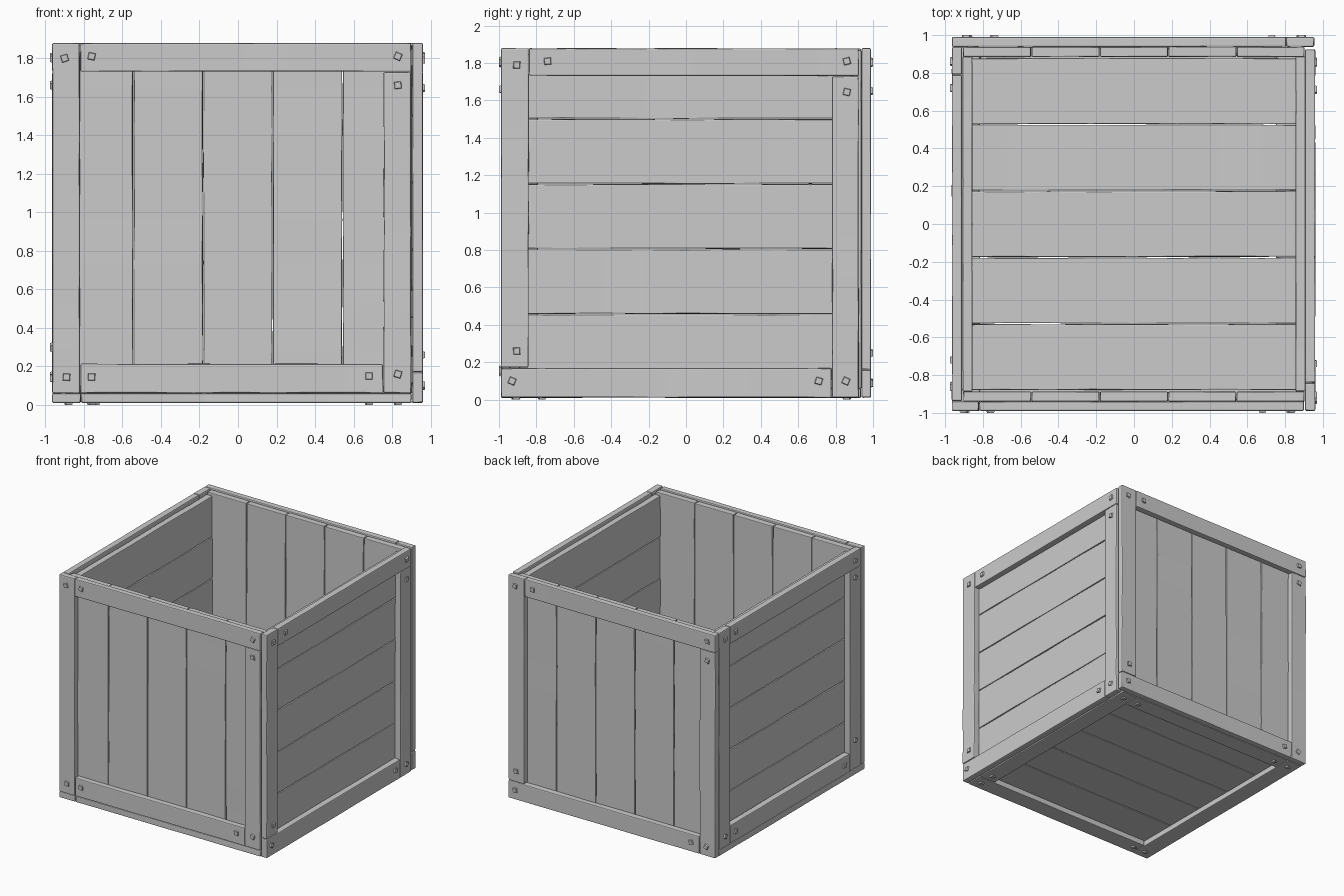
import bpy, bmesh, math, random
from mathutils import Vector, Matrix

if "Cube" in bpy.data.objects:
    bpy.data.objects.remove(bpy.data.objects["Cube"])

random.seed(4)


def board(name, lo, hi, wobble=0.003, bevel=0.007):
    """Hand-cut board: box cut along its length, slightly wavy, with softened edges."""
    lo, hi = Vector(lo), Vector(hi)
    size, mid = hi - lo, (lo + hi) / 2
    long = max(range(3), key=lambda i: size[i])
    bm = bmesh.new()
    bmesh.ops.create_cube(bm, size=1)
    edges = [e for e in bm.edges
             if abs(e.verts[0].co[long] - e.verts[1].co[long]) > 0.5]
    bmesh.ops.subdivide_edges(bm, edges=edges, cuts=7, use_grid_fill=True)
    thin = min(range(3), key=lambda i: size[i])
    for v in bm.verts:
        end = abs(v.co[long]) > 0.49
        for i in range(3):
            inward = random.random() * wobble * (0.4 if i == thin else 1)
            s = 1 if v.co[i] > 0 else -1
            v.co[i] *= size[i]
            if i != long or end:
                v.co[i] -= s * inward
    me = bpy.data.meshes.new(name)
    bm.to_mesh(me)
    bm.free()
    ob = bpy.data.objects.new(name, me)
    ob.location = mid
    bpy.context.collection.objects.link(ob)
    m = ob.modifiers.new("soft_edges", 'BEVEL')
    m.width, m.segments, m.limit_method = bevel, 2, 'ANGLE'
    m.angle_limit = math.radians(40)


def place(axis, u, v, d):
    """Panel coordinates (u, v) and depth d to world coordinates."""
    p = [u, v]
    p.insert(axis, d)
    return Vector(p)


def bolt(name, axis, u, v, d):
    """Small turned square bolt head, tapered outwards."""
    bm = bmesh.new()
    bmesh.ops.create_cone(bm, cap_ends=True, segments=4, radius1=0.03,
                          radius2=0.022, depth=0.02)
    out = Vector((0, 0, 0))
    out[axis] = 1 if d > 0.5 else -1
    rot = out.to_track_quat('Z', 'Y').to_matrix().to_4x4()
    turn = Matrix.Rotation(random.uniform(0.3, 1.1), 4, 'Z')
    bm.transform(Matrix.Translation(place(axis, u, v, d)) @ rot @ turn)
    me = bpy.data.meshes.new(name)
    bm.to_mesh(me)
    bm.free()
    bpy.context.collection.objects.link(bpy.data.objects.new(name, me))


def frame(side, axis, d0, d1, rects, bolts):
    for i, (u0, u1, v0, v1) in enumerate(rects):
        board(f"{side}_frame_{i+1}", place(axis, u0, v0, d0), place(axis, u1, v1, d1))
    outer = d1 if d1 > 0.5 else d0
    for i, (u, v) in enumerate(bolts):
        bolt(f"{side}_bolt_{i+1}", axis, u, v, outer)


# Frames around each panel: (u0, u1, v0, v1) boards and (u, v) bolts
frame("front", 1, -0.99, -0.94,
      [(-.965, -.82, .06, 1.88), (-.82, .9, 1.73, 1.88), (.755, .9, .06, 1.73), (-.82, .755, .06, .215)],
      [(-.9, 1.8), (-.76, 1.81), (.83, 1.81), (.83, 1.66), (-.89, .145), (-.76, .145), (.68, .15), (.83, .16)])
frame("right", 0, 0.905, 0.96,
      [(-.99, -.84, .17, 1.88), (-.84, .925, 1.73, 1.88), (.78, .925, .01, 1.73), (-.99, .78, .01, .17)],
      [(-.905, 1.79), (-.74, 1.81), (.86, 1.81), (.86, 1.645), (-.905, .26), (-.93, .1), (.71, .1), (.855, .1)])
frame("back", 1, 0.938, 0.99,
      [(.805, .955, .16, 1.88), (-.965, .805, 1.73, 1.88), (-.965, -.815, .01, 1.73), (-.815, .955, .01, .16)],
      [(.89, 1.8), (.73, 1.81), (-.89, 1.81), (-.89, 1.65), (.88, .25), (.89, .09), (-.74, .09), (-.88, .09)])
frame("left", 0, -0.965, -0.91,
      [(.79, .937, .06, 1.88), (-.938, .79, 1.73, 1.88), (-.938, -.79, .06, 1.73), (-.79, .79, .06, .215)],
      [(.86, 1.8), (.72, 1.81), (-.86, 1.8), (-.86, 1.66), (.86, .15), (.72, .14), (-.72, .14), (-.86, .3)])
frame("bottom", 2, 0.01, 0.06,
      [(-.965, -.815, -.99, .937), (-.815, .9, -.99, -.84), (.75, .9, -.84, .937), (-.815, .75, .79, .937)],
      [(-.88, -.91), (-.76, -.91), (.83, -.91), (.83, -.77), (-.88, .86), (-.74, .86), (.68, .86), (.83, .86)])

# Five planks per panel
for i in range(5):
    x = -0.905 + 0.362 * i
    z = 0.11 + 0.348 * i
    y = -0.88 + 0.352 * i
    for side, y0 in (("front", -0.94), ("back", 0.885)):
        board(f"{side}_plank_{i+1}", (x, y0, .06), (x + .361, y0 + .053, 1.87), 0.004, 0.005)
    for side, x0 in (("left", -0.908), ("right", 0.855)):
        board(f"{side}_plank_{i+1}", (x0, -.887, z), (x0 + .053, .887, z + .347), 0.004, 0.005)
    board(f"bottom_plank_{i+1}", (-.9, y, .06), (.9, y + .351, .11), 0.004, 0.005)
